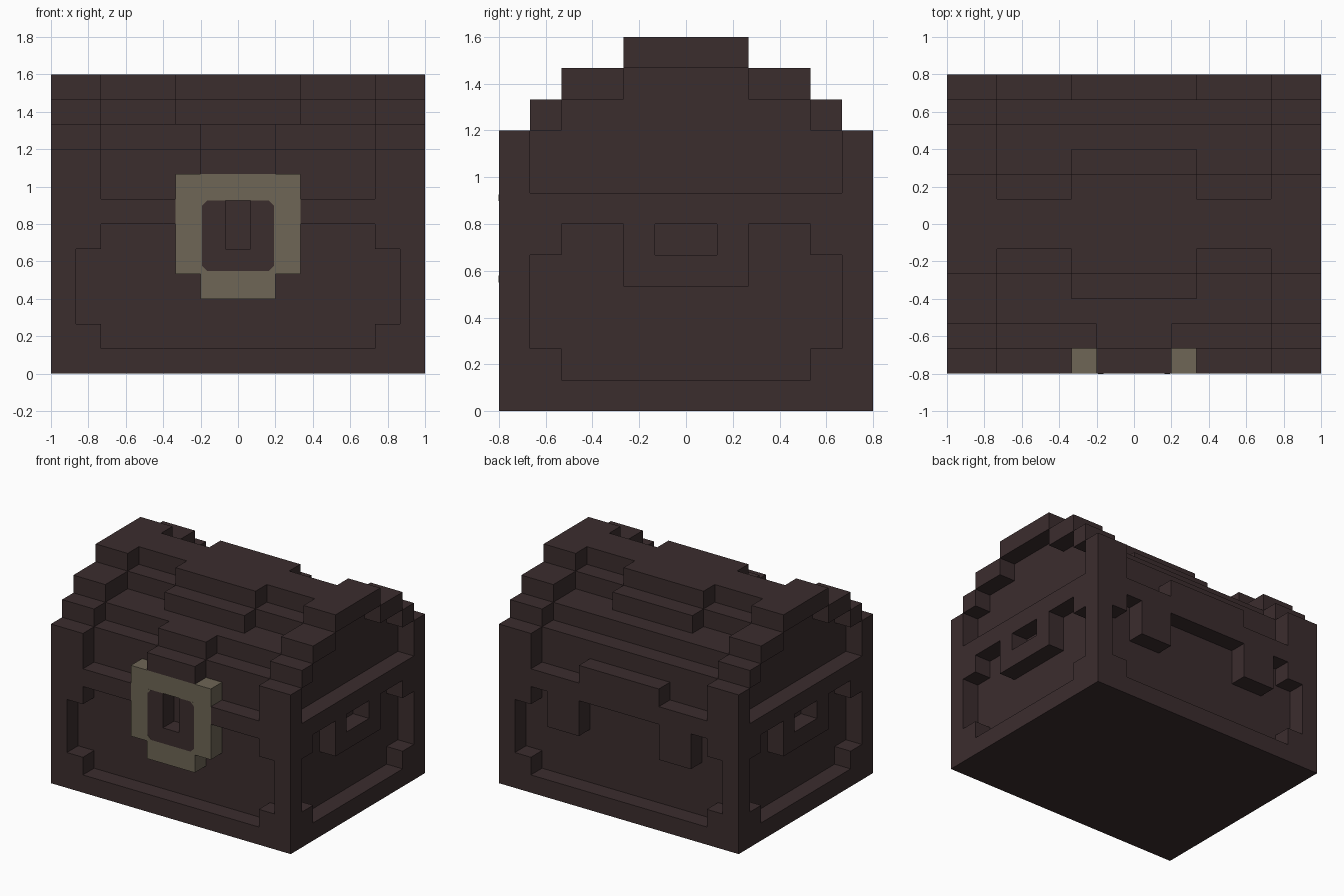
import bpy, bmesh
from mathutils import Vector

U = 2 / 15  # one block of the model's grid

cube = bpy.data.objects.get("Cube")
if cube:
    bpy.data.objects.remove(cube, do_unlink=True)


def material(name, rgb):
    mat = bpy.data.materials.new(name)
    mat.use_nodes = True
    mat.diffuse_color = (*rgb, 1)
    mat.node_tree.nodes["Principled BSDF"].inputs["Base Color"].default_value = (*rgb, 1)
    return mat


WOOD = material("dark brown wood", (0.044, 0.026, 0.027))
BRASS = material("dull brass", (0.156, 0.133, 0.092))


def prism(bm, outline, axis, start, end, signs=(1, 1)):
    """Extrude an outline in the other two axes along the given axis."""
    def place(a, b):
        p = (start, a, b) if axis == "x" else (a, start, b)
        return Vector((p[0] * signs[0], p[1] * signs[1], p[2])) * U
    face = bm.faces.new([bm.verts.new(place(a, b)) for a, b in outline])
    new = bmesh.ops.extrude_face_region(bm, geom=[face])["geom"]
    verts = [v for v in new if isinstance(v, bmesh.types.BMVert)]
    shift = (end - start) * U
    move = Vector((shift * signs[0], 0, 0)) if axis == "x" else Vector((0, shift * signs[1], 0))
    bmesh.ops.translate(bm, verts=verts, vec=move)


def part(name, shapes, mat=WOOD, mirror=""):
    """Join prisms (outline, axis, start, end), mirrored over x and/or y."""
    bm = bmesh.new()
    for sx in ((1, -1) if "x" in mirror else (1,)):
        for sy in ((1, -1) if "y" in mirror else (1,)):
            for shape in shapes:
                prism(bm, *shape, signs=(sx, sy))
    bmesh.ops.recalc_face_normals(bm, faces=bm.faces)
    mesh = bpy.data.meshes.new(name)
    bm.to_mesh(mesh)
    bm.free()
    mesh.materials.append(mat)
    bpy.context.collection.objects.link(bpy.data.objects.new(name, mesh))


def box(x0, x1, y0, y1, z0, z1):
    return ([(y0, z0), (y1, z0), (y1, z1), (y0, z1)], "x", x0, x1)


def both(half):
    """Complete a half profile across the middle."""
    return half + [(-y, z) for y, z in reversed(half)]


# Stepped profiles of the chest, inner and outer
inner = [(5, 7), (5, 9), (4, 9), (4, 10), (2, 10), (2, 11)]
outer = [(6, 7), (6, 9), (5, 9), (5, 10), (4, 10), (4, 11), (2, 11), (2, 12)]

# Body and its framing
part("core", [(both([(5, 1)] + inner[1:]), "x", -6.5, 6.5)])
part("base", [box(-7.5, 7.5, -6, 6, 0, 1)])
part("corner_posts", [box(6.5, 7.5, 5, 6, 1, 6)], mirror="xy")
part("corner_brackets", [box(5.5, 6.5, 5, 6, z, z + 1) for z in (1, 5)]
     + [box(6.5, 7.5, 4, 5, z, z + 1) for z in (1, 5)], mirror="xy")
part("front_band", [box(2.5, 7.5, -6, -5, 6, 7)], mirror="x")
part("back_band", [box(-7.5, 7.5, 5, 6, 6, 7)])
part("end_bands", [box(6.5, 7.5, -5, 5, 6, 7)], mirror="x")
part("end_handles", [box(6.5, 7.5, -2, 2, 4, 5), box(6.5, 7.5, 1, 2, 5, 6),
                     box(6.5, 7.5, -2, -1, 5, 6)], mirror="x")

# Lid: arched end ribs, ridge and raised middle
part("lid_ribs", [(outer + both(inner)[6:][::-1][6:] + [(-y, z) for y, z in reversed(outer)]
                   + both(inner)[::-1], "x", 5.5, 7.5)], mirror="x")
part("lid_ridge", [box(-5.5, 5.5, -1, 1, 11, 12)])
part("lid_saddle", [box(-2.5, 2.5, 1, 2, 11, 12), box(-2.5, 2.5, 2, 3, 10, 11)], mirror="y")

# Back hinge plates
part("back_hinges", [box(2.5, 4.5, 5, 6, 4, 6)], mirror="x")
part("back_hinge_bar", [box(-2.5, 2.5, 5, 6, 7, 8)])

# Front clasp and lock
part("clasp", [box(-1.5, 1.5, -5, -4, 9, 10), box(-1.5, 1.5, -6, -5, 8, 9)])
w, low, high, c = 1.45, 4.12, 6.95, 0.22
part("lock_frame", [box(-2.5, 2.5, -6, -5, high, 8), box(-2.5, -w, -6, -5, 4, high),
                    box(w, 2.5, -6, -5, 4, high), box(-w, w, -6, -5, 4, low),
                    box(-1.5, 1.5, -6, -5, 3, 4)], BRASS)
part("lock_centre", [box(0.5, w, -6, -5, low, high), box(0, 0.5, -6, -5, low, 5)],
     mirror="x")
part("lock_gussets", [([(w, z), (w - c, z), (w, z + d)], "y", -6.01, -5.9)
                      for z, d in ((low, c), (high, -c))], BRASS, mirror="x")
